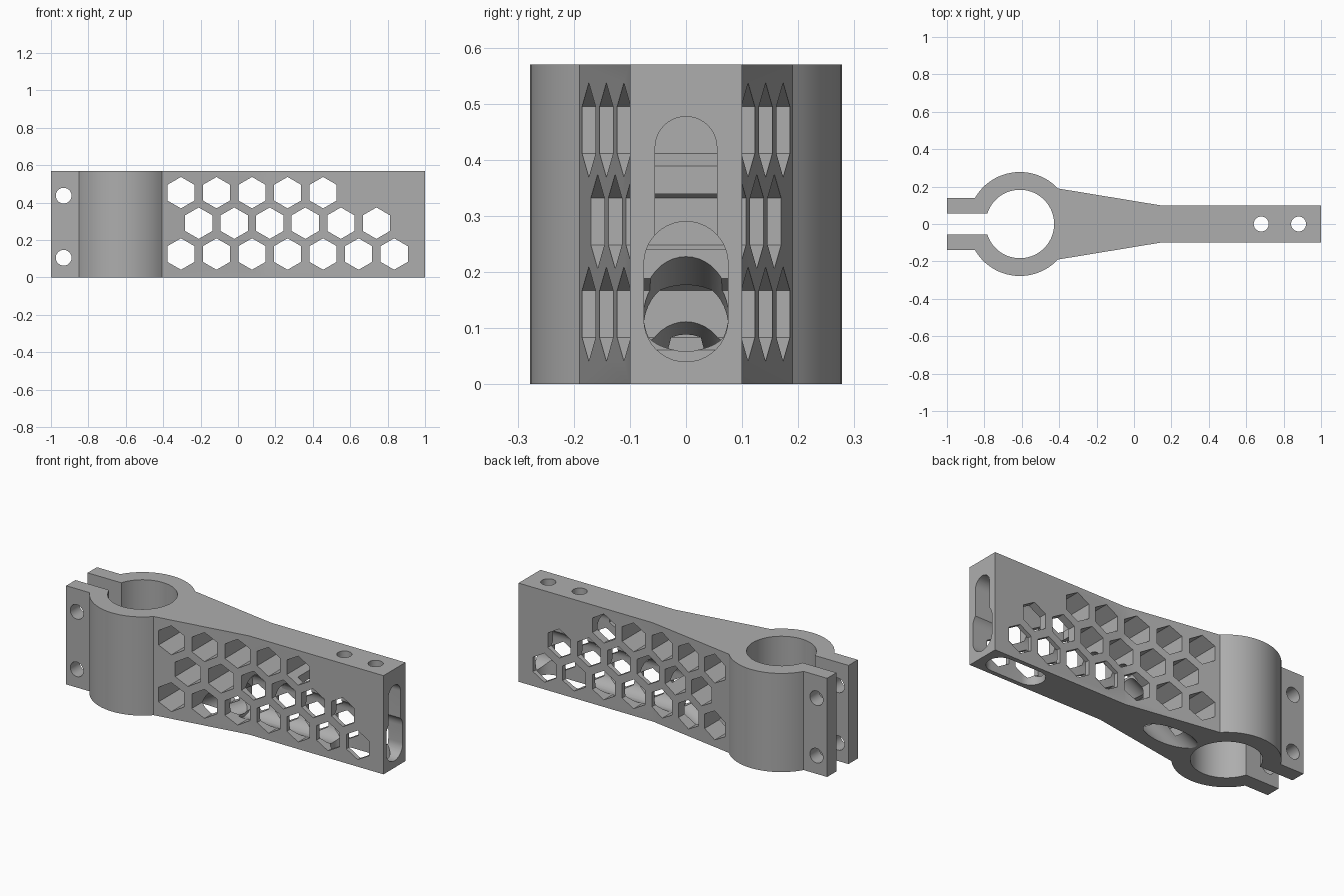
import bpy, bmesh, math
from mathutils import Matrix, Vector

cube = bpy.data.objects.get("Cube")
if cube:
    bpy.data.objects.remove(cube, do_unlink=True)

HEIGHT = 0.57
RING_X, OUTER, BORE = -0.61, 0.278, 0.183
TAB_OUT, TAB_IN = 0.14, 0.055
SHOULDER, ARM = 0.19, 0.1

grey = bpy.data.materials.new("mid grey")
grey.use_nodes = True
grey.diffuse_color = (0.42, 0.42, 0.42, 1)
grey.node_tree.nodes["Principled BSDF"].inputs["Base Color"].default_value = grey.diffuse_color


def arc(cx, cy, r, a0, a1, n):
    return [(cx + r * math.cos(a0 + (a1 - a0) * i / n),
             cy + r * math.sin(a0 + (a1 - a0) * i / n)) for i in range(n + 1)]


def circle(cx, cy, r, n=40, turn=0.0):
    return arc(cx, cy, r, turn, turn + math.tau, n)[:-1]


def slot(a, b, r, upright):
    # capsule outline between centres a and b on one axis
    if upright:
        return arc(0, b, r, 0, math.pi, 20) + arc(0, a, r, math.pi, math.tau, 20)
    h = math.pi / 2
    return arc(b, 0, r, -h, h, 20) + arc(a, 0, r, h, 3 * h, 20)


# Axis order that maps outline (u, v) and depth w into the model
PLACE = {"x": lambda u, v, w: (w, u, v),
         "y": lambda u, v, w: (u, w, v),
         "z": lambda u, v, w: (u, v, w)}


def prisms(name, outlines, axis, lo, hi, matrix=None):
    bm = bmesh.new()
    for pts in outlines:
        face = bm.faces.new([bm.verts.new(PLACE[axis](u, v, lo)) for u, v in pts])
        grown = bmesh.ops.extrude_face_region(bm, geom=[face])["geom"]
        verts = [g for g in grown if isinstance(g, bmesh.types.BMVert)]
        bmesh.ops.translate(bm, verts=verts, vec=Vector(PLACE[axis](0, 0, hi - lo)))
    bmesh.ops.recalc_face_normals(bm, faces=bm.faces)
    if matrix:
        bm.transform(matrix)
    mesh = bpy.data.meshes.new(name)
    bm.to_mesh(mesh)
    bm.free()
    mesh.materials.append(grey)
    obj = bpy.data.objects.new(name, mesh)
    bpy.context.collection.objects.link(obj)
    return obj


def cut(target, cutter):
    cutter.hide_render = True
    mod = target.modifiers.new("cut", "BOOLEAN")
    mod.operation, mod.solver, mod.object = "DIFFERENCE", "EXACT", cutter
    bpy.context.view_layer.objects.active = target
    bpy.ops.object.modifier_apply(modifier=mod.name)
    bpy.data.objects.remove(cutter, do_unlink=True)


# Outline of split ring, clamp tabs and tapered arm: half, then mirrored
tab_a = math.pi - math.asin(TAB_OUT / OUTER)
arm_a = math.asin(SHOULDER / OUTER)
bore_a = math.pi - math.asin(TAB_IN / BORE)
half = [(1, ARM), (0.14, ARM)]
half += arc(RING_X, 0, OUTER, arm_a, tab_a, 24)
half += [(-1, TAB_OUT), (-1, TAB_IN)]
half += arc(RING_X, 0, BORE, bore_a, 0, 32)
mirrored = [(x, -y) for x, y in reversed(half[:-1])]
clamp_arm = prisms("clamp_arm", [half + mirrored], "z", 0, HEIGHT)

# Honeycomb windows through the arm
PITCH = 0.19
hexes = []
for start, count, z in ((-0.305, 7, 0.125), (-0.21, 6, 0.29), (-0.305, 5, 0.453)):
    hexes += [circle(start + i * PITCH, z, 0.084, 6, math.pi / 6) for i in range(count)]
cut(clamp_arm, prisms("honeycomb_cutter", hexes, "y", -0.4, 0.4))

# Keyhole channel entering from the arm end
cut(clamp_arm, prisms("wide_channel", [slot(0.115, 0.215, 0.075, True)], "x", 0.04, 1.1))
cut(clamp_arm, prisms("narrow_channel", [slot(0.2, 0.422, 0.055, True)], "x", 0.42, 1.1))

# Sloping cable exit under the arm beside the ring
tilt = Matrix.Translation((-0.24, 0, 0)) @ Matrix.Rotation(-math.radians(27), 4, "Y")
cut(clamp_arm, prisms("cable_exit", [circle(0, 0, 0.0755)], "x", -0.3, 0.52, tilt))

# Screw access slot below, screw holes above
cut(clamp_arm, prisms("access_slot", [slot(0.68, 0.88, 0.0745, False)], "z", -0.1, 0.2))
cut(clamp_arm, prisms("screw_holes", [circle(x, 0, 0.04) for x in (0.68, 0.88)],
                      "z", 0.3, 0.7))

# Clamp bolt holes through both tabs
cut(clamp_arm, prisms("bolt_holes", [circle(-0.932, z, 0.042) for z in (0.105, 0.437)],
                      "y", -0.3, 0.3))

# Smooth the curved walls, keep edges crisp
bpy.ops.object.select_all(action="DESELECT")
clamp_arm.select_set(True)
bpy.context.view_layer.objects.active = clamp_arm
bpy.ops.object.shade_smooth_by_angle(angle=math.radians(25))
